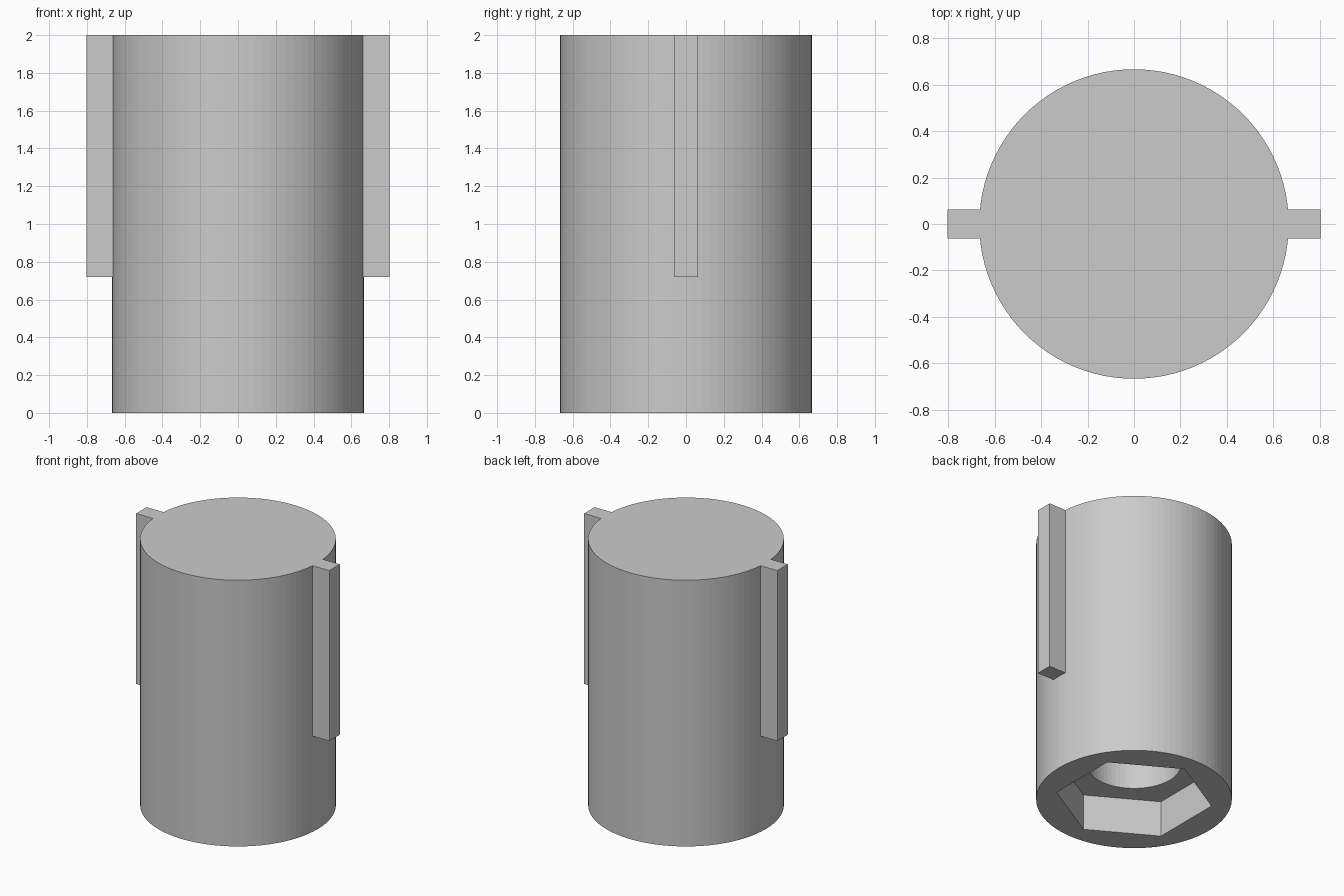
import bpy, math

if "Cube" in bpy.data.objects:
    bpy.data.objects.remove(bpy.data.objects["Cube"])

BODY_R, HEIGHT = 0.666, 2.0
FIN_TIP, FIN_HALF, FIN_BOTTOM = 0.8025, 0.0625, 0.72
HEX_R, HEX_DEPTH = 0.535, 0.27
BORE_R, BORE_TOP = 0.32, 1.5

grey = bpy.data.materials.new("light_grey")
grey.diffuse_color = (0.6, 0.6, 0.6, 1)
grey.use_nodes = True
grey.node_tree.nodes["Principled BSDF"].inputs["Base Color"].default_value = grey.diffuse_color


def prism(name, radius, z0, z1, sides, turn=0.0):
    """Upright prism between two heights."""
    bpy.ops.mesh.primitive_cylinder_add(
        vertices=sides, radius=radius, depth=z1 - z0, location=(0, 0, (z0 + z1) / 2))
    ob = bpy.context.object
    ob.name = name
    ob.rotation_euler.z = turn
    ob.data.materials.append(grey)
    return ob


def box(name, x0, x1, y0, y1, z0, z1):
    bpy.ops.mesh.primitive_cube_add(
        size=1, location=((x0 + x1) / 2, (y0 + y1) / 2, (z0 + z1) / 2))
    ob = bpy.context.object
    ob.name = name
    ob.scale = (x1 - x0, y1 - y0, z1 - z0)
    bpy.ops.object.transform_apply(location=False, rotation=False, scale=True)
    ob.data.materials.append(grey)
    return ob


def combine(target, other, operation):
    """Apply a boolean and discard the helper."""
    mod = target.modifiers.new(operation.lower(), 'BOOLEAN')
    mod.operation, mod.solver, mod.object = operation, 'EXACT', other
    bpy.context.view_layer.update()
    bpy.ops.object.select_all(action='DESELECT')
    bpy.context.view_layer.objects.active = target
    target.select_set(True)
    bpy.ops.object.modifier_apply(modifier=mod.name)
    bpy.data.objects.remove(other, do_unlink=True)


# Round body
body = prism("keyed_cylinder", BODY_R, 0, HEIGHT, 96)

# Two side fins, flush with the top: one bar through the body
fins = box("side_fins", -FIN_TIP, FIN_TIP, -FIN_HALF, FIN_HALF, FIN_BOTTOM, HEIGHT)
combine(body, fins, 'UNION')

# Hexagonal pocket in the underside, corners on the y axis
pocket = prism("hex_pocket", HEX_R, -0.1, HEX_DEPTH, 6)
combine(body, pocket, 'DIFFERENCE')

# Blind round bore above the pocket
bore = prism("bore", BORE_R, HEX_DEPTH - 0.1, BORE_TOP, 64)
combine(body, bore, 'DIFFERENCE')
